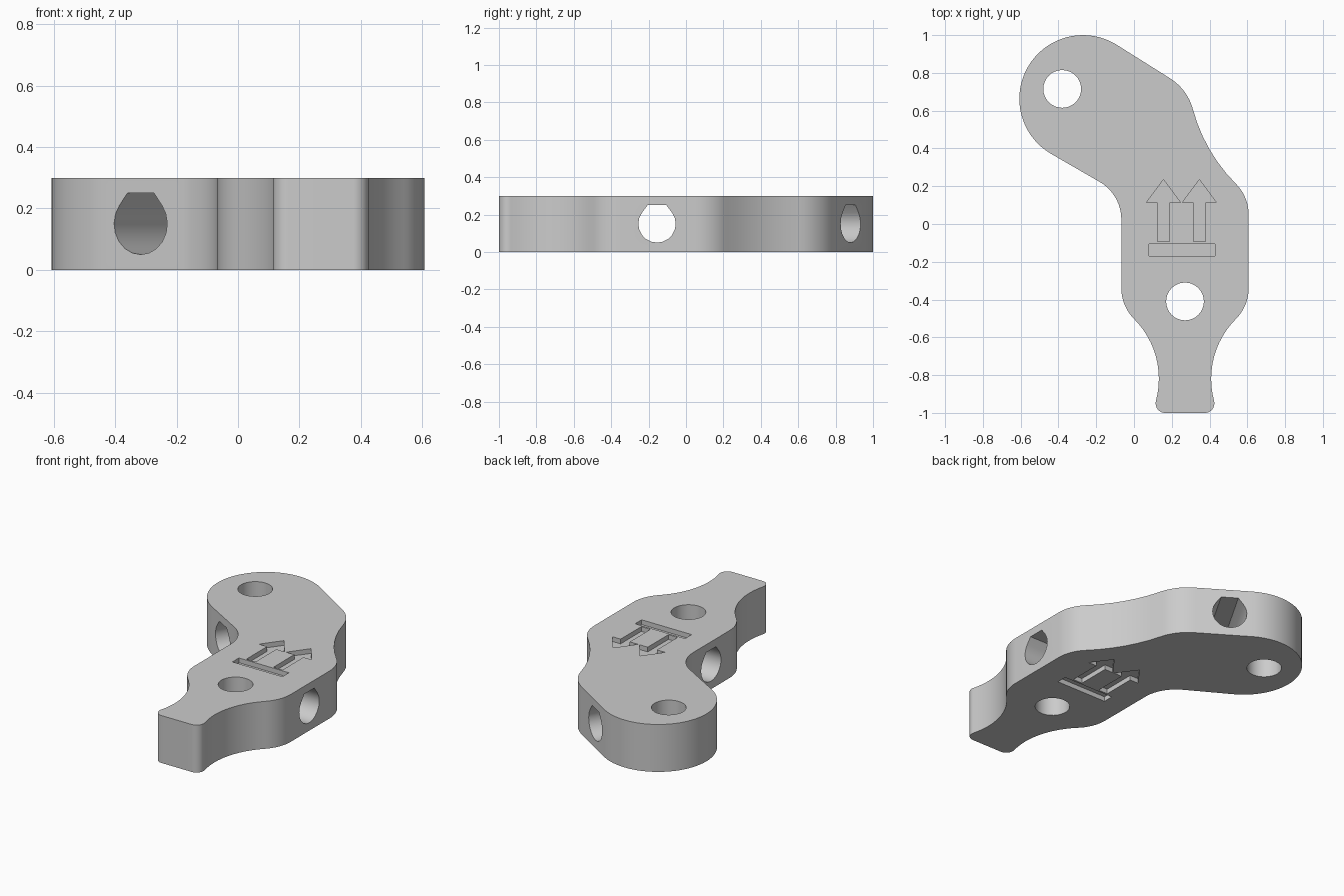
import bpy
import bmesh
from math import sin, cos, tan, radians, pi
from mathutils import Matrix, Vector

cube = bpy.data.objects.get("Cube")
if cube:
    bpy.data.objects.remove(cube, do_unlink=True)

HEIGHT = 0.3
HOLE_R = 0.1
ENGRAVE = 0.03

grey = bpy.data.materials.new("light grey")
grey.use_nodes = True
grey.diffuse_color = (0.6, 0.6, 0.6, 1)
grey.node_tree.nodes["Principled BSDF"].inputs["Base Color"].default_value = grey.diffuse_color


def prism(name, points, depth, matrix=Matrix()):
    """Extrude a flat outline along local z, then place it."""
    bm = bmesh.new()
    face = bm.faces.new([bm.verts.new((x, y, 0)) for x, y in points])
    top = bmesh.ops.extrude_face_region(bm, geom=[face])["geom"]
    bmesh.ops.translate(bm, vec=(0, 0, depth),
                        verts=[v for v in top if isinstance(v, bmesh.types.BMVert)])
    bmesh.ops.recalc_face_normals(bm, faces=bm.faces)
    bm.transform(matrix)
    mesh = bpy.data.meshes.new(name)
    bm.to_mesh(mesh)
    bm.free()
    mesh.materials.append(grey)
    obj = bpy.data.objects.new(name, mesh)
    bpy.context.collection.objects.link(obj)
    return obj


def turn(path, radius, start, end):
    """Continue the path with a tangent arc between two headings in degrees."""
    side = 1 if end > start else -1
    normal = lambda a: Vector((-sin(radians(a)), cos(radians(a)))) * side * radius
    centre = path[-1] + normal(start)
    steps = max(3, round(abs(end - start) / 5))
    for i in range(1, steps + 1):
        path.append(centre - normal(start + (end - start) * i / steps))


def circle(x, y, radius, sides=32):
    return [(x + radius * cos(2 * pi * i / sides), y + radius * sin(2 * pi * i / sides))
            for i in range(sides)]


# Lower half of the outline: shoulder, neck and flared foot, mirrored about the body axis
AXIS, HALF = 0.27, 0.337
neck = [Vector((AXIS + HALF, -0.34))]
turn(neck, 0.23, 270, 225)
turn(neck, 0.448, 225, 285)
turn(neck, 0.05, 285, 180)
foot_y = neck[-1].y
neck = [Vector((p.x, p.y if p.y > -0.9 else -0.9 + (p.y + 0.9) * 0.1 / (-0.9 - foot_y)))
        for p in neck]
outline = [Vector((2 * AXIS - p.x, p.y)) for p in neck] + neck[::-1]

# Outer side up to the elbow
outline.append(Vector((AXIS + HALF, 0.05)))
turn(outline, 0.23, 90, 135)
turn(outline, 0.88, 135, 105)
turn(outline, 0.28, 105, 150)

# Round end of the tilted arm
arm_dir = Vector((sin(radians(30)), cos(radians(30))))
arm_end = Vector((-0.27, 0.663))
outline.append(arm_end + arm_dir * HALF)
turn(outline, HALF, 150, 330)

# Inner bend back to the body
bend = 0.23
corner_x = AXIS - HALF
corner_y = outline[-1].y - (corner_x - outline[-1].x) * tan(radians(30))
reach = bend * tan(radians(30))
outline.append(Vector((corner_x - reach * cos(radians(30)), corner_y + reach / 2)))
turn(outline, bend, 330, 270)

body = prism("bracket_body", outline, HEIGHT)
cutters = []

# Vertical bolt holes
for x, y in ((-0.38, 0.715), (AXIS, -0.41)):
    cutters.append(prism("bolt_hole", circle(x, y, HOLE_R), 1, Matrix.Translation((0, 0, -0.4))))

# Cross holes with a flattened roof
roof = [radians(143 + 254 * i / 14) for i in range(15)]
profile = [(HOLE_R * cos(a), HOLE_R * sin(a)) for a in roof]
profile += [(HOLE_R / 2, HOLE_R), (-HOLE_R / 2, HOLE_R)]
for x, y, angle in ((AXIS, -0.155, 90), (-0.153, 0.585, -30)):
    place = (Matrix.Translation((x, y, HEIGHT / 2)) @ Matrix.Rotation(radians(angle), 4, "Z")
             @ Matrix.Rotation(radians(90), 4, "X") @ Matrix.Translation((0, 0, -0.6)))
    cutters.append(prism("cross_hole", profile, 1.2, place))

# Engraved direction marks on both broad faces
bar = [(0.08, -0.17), (0.43, -0.17), (0.43, -0.105), (0.08, -0.105)]
half_arrow = [(0.032, -0.093), (0.032, 0.114), (0.09, 0.114)]
marks = [bar]
for cx in (0.156, 0.346):
    marks.append([(cx + x, y) for x, y in half_arrow] + [(cx, 0.235)]
                 + [(cx - x, y) for x, y in half_arrow[::-1]])
for z in (HEIGHT - ENGRAVE, ENGRAVE - 0.1):
    for mark in marks:
        cutters.append(prism("engraved_mark", mark, 0.1, Matrix.Translation((0, 0, z))))

# Cut everything out of the body
bpy.ops.object.select_all(action="DESELECT")
body.select_set(True)
bpy.context.view_layer.objects.active = body
for cutter in cutters:
    cutter.hide_render = True
    mod = body.modifiers.new("cut", "BOOLEAN")
    mod.operation = "DIFFERENCE"
    mod.solver = "EXACT"
    mod.object = cutter
    bpy.ops.object.modifier_apply(modifier=mod.name)
    bpy.data.objects.remove(cutter, do_unlink=True)

bpy.ops.object.shade_smooth_by_angle(angle=radians(20))
